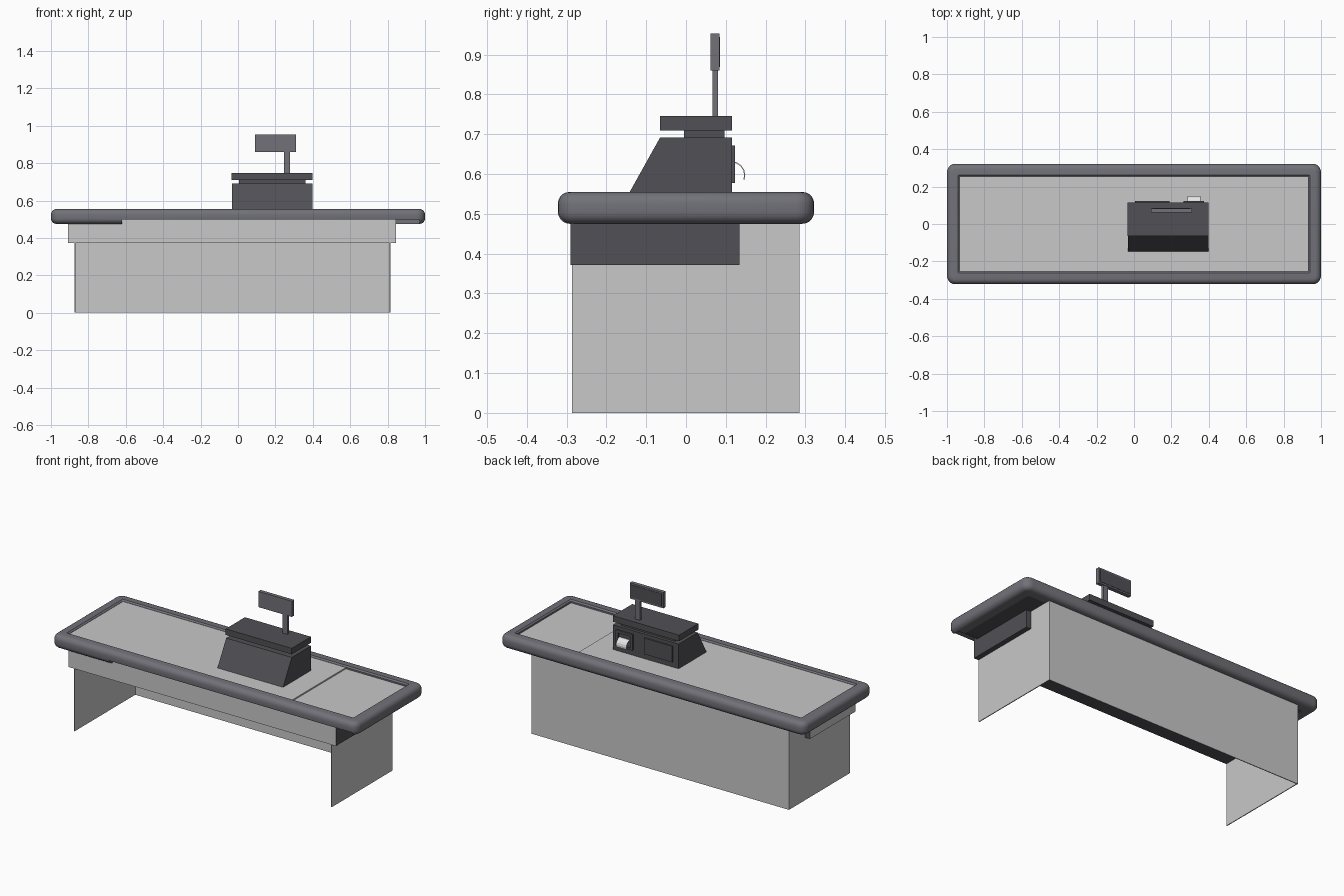
import bpy, bmesh, math
from mathutils import Vector

if "Cube" in bpy.data.objects:
    bpy.data.objects.remove(bpy.data.objects["Cube"])


def material(name, rgb):
    m = bpy.data.materials.new(name)
    m.diffuse_color = (*rgb, 1)
    m.use_nodes = True
    m.node_tree.nodes["Principled BSDF"].inputs["Base Color"].default_value = m.diffuse_color
    return m


LIGHT = material("light grey laminate", (0.58, 0.58, 0.58))
BUMPER = material("mid grey rubber", (0.165, 0.165, 0.19))
DARK = material("dark grey plastic", (0.082, 0.08, 0.09))
PAPER = material("white paper", (0.8, 0.8, 0.8))


def finish(name, bm, *mats):
    bmesh.ops.recalc_face_normals(bm, faces=bm.faces)
    me = bpy.data.meshes.new(name)
    bm.to_mesh(me)
    bm.free()
    ob = bpy.data.objects.new(name, me)
    bpy.context.collection.objects.link(ob)
    for m in mats:
        me.materials.append(m)
    return ob


def box(name, x, y, z, *mats):
    bm = bmesh.new()
    bmesh.ops.create_cube(bm, size=1)
    for v in bm.verts:
        v.co = Vector([(a + b) / 2 + c * (b - a) for (a, b), c in zip((x, y, z), v.co)])
    return finish(name, bm, *mats)


def extrude_x(name, profile, x0, x1, mat):
    bm = bmesh.new()
    f = bm.faces.new([bm.verts.new((x0, y, z)) for y, z in profile])
    r = bmesh.ops.extrude_face_region(bm, geom=[f])
    bmesh.ops.translate(bm, vec=(x1 - x0, 0, 0),
                        verts=[g for g in r["geom"] if isinstance(g, bmesh.types.BMVert)])
    return finish(name, bm, mat)


# Rounded bumper: cross-section swept round a rounded rectangle
def rounded_loop(bm, inset, z):
    r = max(0.045 - inset, 0.003)
    hx, hy = 1 - inset - r, 0.322 - inset - r
    loop = []
    for q, (sx, sy) in enumerate(((1, 1), (-1, 1), (-1, -1), (1, -1))):
        for k in range(6):
            a = math.radians(q * 90 + k * 18)
            loop.append(bm.verts.new((sx * hx + r * math.cos(a), sy * hy + r * math.sin(a), z)))
    return loop


section = [(0.068, 0.475)]
for cd, cz, a0 in ((0.03, 0.505, 270), (0.03, 0.525, 180)):
    for k in range(6):
        a = math.radians(a0 - k * 18)
        section.append((cd + 0.03 * math.cos(a), cz + 0.03 * math.sin(a)))
section += [(0.06, 0.555), (0.068, 0.547)]
bm = bmesh.new()
loops = [rounded_loop(bm, d, z) for d, z in section]
for i, a in enumerate(loops):
    b = loops[(i + 1) % len(loops)]
    for j in range(len(a)):
        k = (j + 1) % len(a)
        bm.faces.new((a[j], a[k], b[k], b[j]))
bumper = finish("bumper_rim", bm, BUMPER)

# Shallow cut under the front bumper
cutter = box("bumper_cutter", (-0.62, 0.97), (-0.4, -0.262), (0.4, 0.498), BUMPER)
mod = bumper.modifiers.new("front_cut", "BOOLEAN")
mod.object, mod.operation, mod.solver = cutter, "DIFFERENCE", "EXACT"
bpy.context.view_layer.objects.active = bumper
bumper.select_set(True)
bpy.ops.object.modifier_apply(modifier=mod.name)
bpy.data.objects.remove(cutter)
bpy.ops.object.shade_smooth_by_angle(angle=math.radians(35))

# Counter top: dark underside, raised belt and lower packing area
box("top_underside", (-0.935, 0.935), (-0.262, 0.262), (0.476, 0.525), DARK)
box("conveyor_belt", (-0.932, 0.53), (-0.261, 0.261), (0.525, 0.546), LIGHT)
box("packing_area", (0.53, 0.932), (-0.261, 0.261), (0.525, 0.538), LIGHT)

# Thin body panels, open at the front
T = 0.005
box("back_panel", (-0.875, 0.815), (0.285 - T, 0.285), (0, 0.48), LIGHT)
for side, x in (("left", -0.875), ("right", 0.815 - T)):
    box(side + "_panel", (x, x + T), (-0.287, 0.285), (0, 0.48), LIGHT)

# Under-counter housing: light front and left, dark elsewhere
housing = box("belt_housing", (-0.908, 0.845), (-0.29, 0.135), (0.372, 0.5), LIGHT, DARK)
for p in housing.data.polygons:
    p.material_index = 0 if p.normal.x < -0.5 or p.normal.y < -0.5 else 1

# Cash register
extrude_x("register_body", [(-0.147, 0.545), (-0.065, 0.692), (0.115, 0.692), (0.115, 0.545)],
          -0.032, 0.398, DARK)
box("register_neck", (0.005, 0.36), (-0.005, 0.097), (0.692, 0.711), DARK)
box("register_top", (-0.035, 0.398), (-0.065, 0.115), (0.71, 0.746), DARK)
box("register_back_panel", (0.005, 0.19), (0.115, 0.123), (0.577, 0.672), DARK)

# Receipt printer frame with curled paper
for n, x, z in (("left", (0.265, 0.28), (0.577, 0.672)), ("right", (0.36, 0.375), (0.577, 0.672)),
                ("top", (0.28, 0.36), (0.657, 0.672)), ("bottom", (0.28, 0.36), (0.577, 0.587))):
    box("printer_frame_" + n, x, (0.115, 0.123), z, DARK)
arc = [(0.114 + 0.035 * math.sin(math.radians(a)), 0.597 + 0.035 * math.cos(math.radians(a)))
       for a in range(0, 111, 22)]
inner = [(0.114 + (y - 0.114) * 0.92, 0.597 + (z - 0.597) * 0.92) for y, z in arc]
extrude_x("receipt_paper", arc + inner[::-1], 0.287, 0.355, PAPER)

# Customer display on a pole
box("display_pole", (0.245, 0.277), (0.066, 0.081), (0.745, 0.87), BUMPER)
box("display_case", (0.09, 0.31), (0.062, 0.084), (0.86, 0.953), BUMPER)
box("display_screen", (0.1, 0.3), (0.083, 0.086), (0.869, 0.944), DARK)
